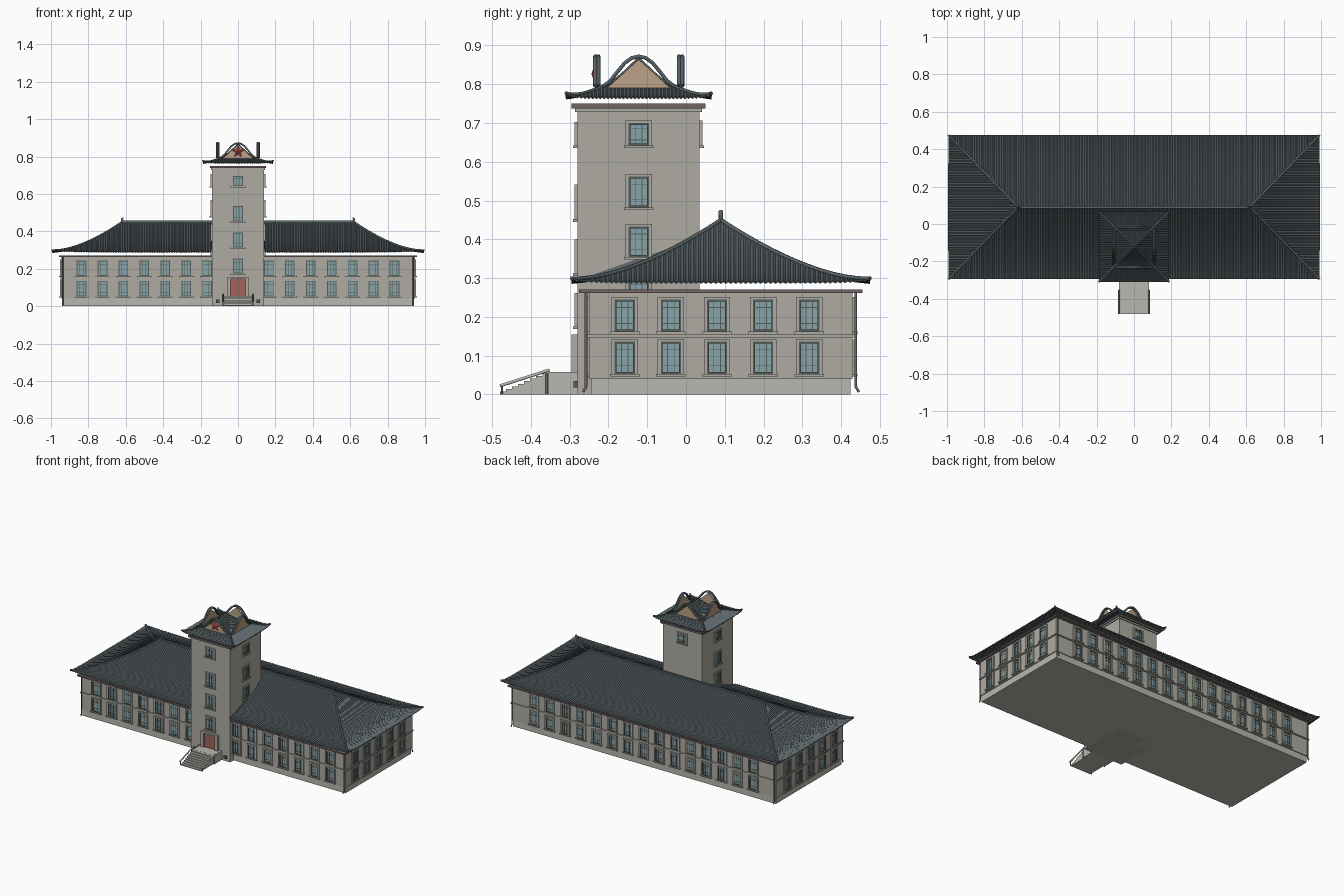
import bpy, bmesh, math
from mathutils import Matrix, Vector

if "Cube" in bpy.data.objects:
    bpy.data.objects.remove(bpy.data.objects["Cube"])

def mat(name, r, g, b):
    m = bpy.data.materials.new(name)
    m.diffuse_color = (r, g, b, 1)
    m.use_nodes = True
    m.node_tree.nodes["Principled BSDF"].inputs["Base Color"].default_value = m.diffuse_color
    return m

STONE = mat("stone", .42, .41, .36)
PALE = mat("pale_stone", .48, .48, .44)
TILE = mat("roof_tile", .10, .125, .135)
DARK = mat("dark_trim", .17, .13, .13)
FRAME = mat("window_frame", .09, .11, .10)
GLASS = mat("glass", .25, .37, .40)
BROWN = mat("brown_wood", .50, .36, .25)
RED = mat("red", .65, .10, .10)
DOOR = mat("door_red", .36, .13, .10)

parts = {}

def box(part, x0, x1, y0, y1, z0, z1, M=Matrix(), m=STONE):
    """Add a box to a named part; all boxes of a part become one object."""
    bm = parts.setdefault(part, (bmesh.new(), m))[0]
    S = Matrix.Diagonal((x1 - x0, y1 - y0, z1 - z0, 1))
    T = Matrix.Translation(((x0 + x1) / 2, (y0 + y1) / 2, (z0 + z1) / 2))
    bmesh.ops.create_cube(bm, size=1, matrix=M @ T @ S)

def finish(name, bm, m):
    me = bpy.data.meshes.new(name)
    bm.to_mesh(me)
    bm.free()
    me.materials.append(m)
    o = bpy.data.objects.new(name, me)
    bpy.context.collection.objects.link(o)
    return o

def tube(name, paths, r, m, sides=1):
    c = bpy.data.curves.new(name, 'CURVE')
    c.dimensions = '3D'
    c.bevel_depth, c.bevel_resolution, c.use_fill_caps = r, sides, True
    for p in paths:
        s = c.splines.new('POLY')
        s.points.add(len(p) - 1)
        for q, v in zip(s.points, p):
            q.co = (*v, 1)
    c.materials.append(m)
    o = bpy.data.objects.new(name, c)
    bpy.context.collection.objects.link(o)

def wall(x, y, side):
    return Matrix.Translation((x, y, 0)) @ Matrix.Rotation(side * math.pi / 2, 4, 'Z')

def window(M, z0, z1, w=.052, prefix="window"):
    h = w / 2
    # stone surround and sill
    for s in (-1, 1):
        a, b = sorted((s * h, s * (h + .008)))
        box(prefix + "_surrounds", a, b, -.007, .003, z0, z1 + .006, M)
        a, b = sorted((s * h, s * (h - .005)))
        box("window_frames", a, b, -.006, .002, z0, z1, M, FRAME)
    box(prefix + "_surrounds", -h, h, -.007, .003, z1, z1 + .006, M)
    box(prefix + "_sills", -h - .012, h + .012, -.012, .003, z0 - .007, z0, M)
    # glass and bars
    box("window_glass", -h, h, -.002, .002, z0, z1, M, GLASS)
    for z in (z0, z1 - .005):
        box("window_frames", -h, h, -.006, .002, z, z + .005, M, FRAME)
    for i in (-1, 1):
        box("window_frames", i * w / 6 - .001, i * w / 6 + .001, -.004, .001, z0, z1, M, FRAME)
    for f in (.25, .75):
        z = z0 + f * (z1 - z0)
        box("window_frames", -h, h, -.004, .001, z - .001, z + .001, M, FRAME)

# main hall
box("plinth", -.94, .94, -.245, .425, 0, .04, m=PALE)
box("hall_walls", -.945, .945, -.25, .43, .04, .262)
box("string_course", -.951, .951, -.256, .436, .147, .154)
box("hall_cornice", -.957, .957, -.276, .455, .262, .271, m=DARK)
for z0, z1 in ((.053, .136), (.162, .245)):
    for i in range(7):
        for s in (-1, 1):
            window(wall(s * (.165 + .112 * i), -.25, 0), z0, z1)
    for i in range(15):
        window(wall(-.784 + .112 * i, .43, 2), z0, z1)
    for i in range(5):
        for s in (-1, 1):
            window(wall(s * .945, -.158 + .119 * i, s), z0, z1)

# tower
TY = -.122
box("tower_walls", -.14, .14, -.28, .035, 0, .735)
box("tower_lower_cornice", -.145, .145, -.286, .041, .728, .738)
box("tower_cornice", -.15, .15, -.295, .05, .738, .75, m=DARK)
for z0, z1 in ((.175, .255), (.313, .393), (.452, .535), (.642, .697)):
    window(wall(0, -.28, 0), z0, z1, .055, "tower_window")
for z0, z1 in ((.23, .30), (.355, .433), (.482, .562), (.642, .70)):
    for s in (-1, 1):
        window(wall(s * .14, TY, s), z0, z1, .052, "tower_window")
window(wall(0, .035, 2), .642, .70, .055, "tower_window")

# entrance portal, landing and steps
for s in (-1, 1):
    a, b = sorted((s * .04, s * .06))
    box("door_portal", a, b, -.295, -.275, .04, .152)
    a, b = sorted((s * .072, s * .08))
    box("stair_cheeks", a, b, -.355, -.28, 0, .058, m=PALE)
box("door_portal", -.06, .06, -.295, -.275, .145, .155)
box("door", -.04, .04, -.286, -.275, .055, .145, m=DOOR)
box("door_leaf_gap", -.001, .001, -.288, -.28, .055, .145, m=FRAME)
box("landing", -.073, .073, -.355, -.275, 0, .055, m=PALE)
for i in range(8):
    y = -.48 + .0156 * i
    box("steps", -.073, .073, y, -.355, .0068 * i, .0068 * (i + 1), m=PALE)
tube("handrails", [[(s * .08, -.48, .022), (s * .08, -.352, .063)] for s in (-1, 1)], .0045, PALE)
tube("rail_posts", [[(s * .08, y, 0), (s * .08, y, z)] for s in (-1, 1)
                    for y, z in ((-.475, .022), (-.36, .06))], .003, DARK)

# corner downpipes with kicked-out feet
tube("downpipes", [[(sx * .938, y, .265), (sx * .938, y, .02), (sx * .938, y + d * .008, .006)]
                   for sx in (-1, 1) for y, d in ((-.258, -1), (.438, 1))], .004, DARK)
for s in (-1, 1):
    a, b = sorted((s * .1, s * .118))
    box("entrance_lamp_bases", a, b, -.29, -.24, .018, .035, m=FRAME)

def roof_z(t, c, z0, z1, p, lift):
    return z0 + (z1 - z0) * max(0, 1 - t) ** p + lift * c ** 8 * t ** 4

def hip_roof(name, cy, hx, hy, rx, ry, z0, z1, p, lift, pitch, notch=None):
    """Ribbed concave hip roof: corrugated columns run from ridge to eave."""
    bm = bmesh.new()
    steps = 10
    for side in range(4):
        L, D, R, Q = (hx, hy, rx, ry) if side % 2 == 0 else (hy, hx, ry, rx)
        n = 2 * round(L / pitch) * 2
        R4 = Matrix.Translation((0, cy, 0)) @ Matrix.Rotation(side * math.pi / 2, 4, 'Z')
        prev = None
        for k in range(n + 1):
            u = -L + 2 * L * k / n
            t0 = min(1, max(0, (abs(u) - R) / (L - R)))
            t1 = 1
            if notch and side == 0 and abs(u) < notch:
                t1 = .25
            col = []
            for j in range(steps + 1):
                t = t0 + (t1 - t0) * j / steps
                z = roof_z(t, abs(u) / L, z0, z1, p, lift) + (.004 if k % 2 else 0)
                col.append(bm.verts.new(R4 @ Vector((u, -(Q + (D - Q) * t), z))))
            if prev:
                for j in range(steps):
                    bm.faces.new((prev[j], prev[j + 1], col[j + 1], col[j]))
            prev = col
    bmesh.ops.remove_doubles(bm, verts=bm.verts, dist=1e-5)
    bmesh.ops.recalc_face_normals(bm, faces=bm.faces)
    o = finish(name, bm, TILE)
    sm = o.modifiers.new("thickness", 'SOLIDIFY')
    sm.thickness, sm.offset = .004, 0
    # hip ridges following the corner lines
    hips = []
    for sx in (-1, 1):
        for sy in (-1, 1):
            hips.append([(sx * (rx + (hx - rx) * t), cy + sy * (ry + (hy - ry) * t),
                          roof_z(t, 1, z0, z1, p, lift) + .004) for t in [i / 12 for i in range(13)]])
    return hips

hips = hip_roof("hall_roof", .09, .993, .385, .62, 0, .287, .445, 1.6, .008, .013, .139)
tube("hall_hip_ridges", hips, .006, TILE)
box("hall_ridge", -.625, .625, .084, .096, .44, .457, m=TILE)
tube("ridge_end_ornaments", [[(s * .60, .09, .452), (s * .615, .09, .455), (s * .622, .09, .464),
                              (s * .614, .09, .472)] for s in (-1, 1)], .006, TILE)

hips = hip_roof("tower_roof", TY, .188, .188, .088, .088, .763, .792, 1.5, .01, .010)
tube("tower_hip_ridges", hips, .005, TILE)
hips = hip_roof("tower_roof_peak", TY, .092, .092, .002, .002, .788, .862, 1.25, 0, .010)
tube("peak_hip_ridges", hips, .003, TILE)

# four free-standing gables with arched bargeboards
arches = []
for side in range(4):
    M = wall(0, TY, side) @ Matrix.Translation((0, -.108, 0))
    bm = bmesh.new()
    for y in (-.003, .003):
        bm.faces.new([bm.verts.new(M @ Vector((x, y, z))) for x, z in
                      ((-.082, .79), (.082, .79), (0, .864))])
    bm.verts.ensure_lookup_table()
    vs = list(bm.verts)
    for a, b in ((0, 1), (1, 2), (2, 0)):
        bm.faces.new([vs[i] for i in (a, b, b + 3, a + 3)])
    bmesh.ops.recalc_face_normals(bm, faces=bm.faces)
    finish("gable_panel", bm, BROWN)
    half = [(.092, .795), (.074, .808), (.055, .832), (.036, .855), (.018, .868)]
    prof = [(-x, z) for x, z in half] + [(0, .872)] + half[::-1]
    for y in (-.004, .004):
        arches.append([M @ Vector((x, y, z)) for x, z in prof])
tube("gable_arches", arches, .0055, TILE)

# red star-shaped ornament on the front gable
bm = bmesh.new()
ring = [bm.verts.new((r * math.sin(i * math.pi / 5), TY - .1115, .826 + r * math.cos(i * math.pi / 5)))
        for i in range(10) for r in ((.034, .015)[i % 2],)]
tip = bm.verts.new((0, TY - .122, .826))
for i in range(10):
    bm.faces.new((ring[i], ring[(i + 1) % 10], tip))
bm.faces.new(ring)
bmesh.ops.recalc_face_normals(bm, faces=bm.faces)
finish("gable_star", bm, RED)

for name, (bm, m) in parts.items():
    finish(name, bm, m)
